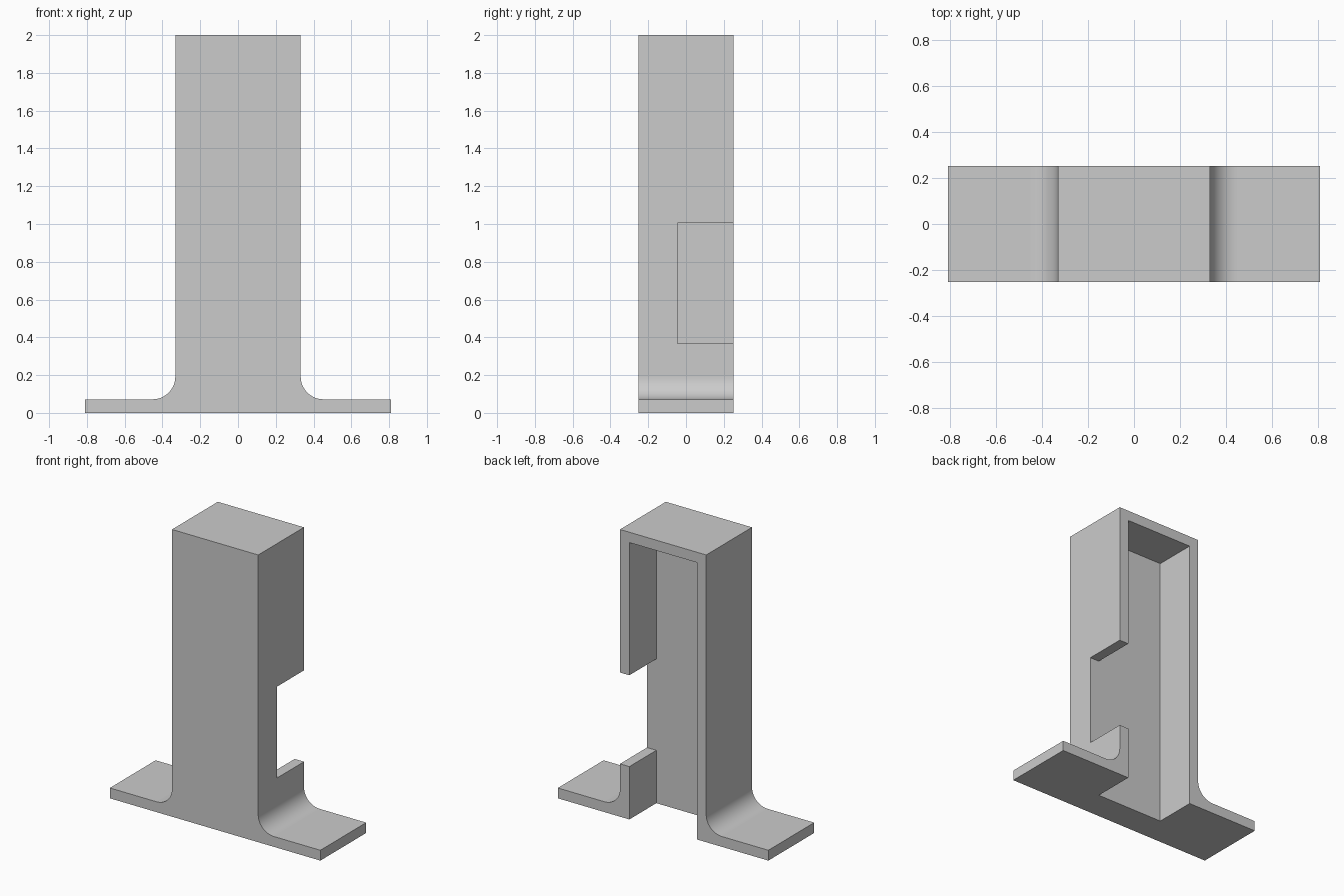
import bpy, bmesh
from math import sin, cos, pi

cube = bpy.data.objects.get("Cube")
if cube:
    bpy.data.objects.remove(cube, do_unlink=True)

HEIGHT, HALF_W, HALF_D = 2.0, 0.332, 0.252      # upright column
FOOT_X, WALL, FILLET = 0.811, 0.072, 0.12       # flange reach, plate thickness
CAVITY_Y = -0.045                               # front of the rear cavity
NOTCH_LOW, NOTCH_HIGH = 0.368, 1.004            # opening in the +x wall

grey = bpy.data.materials.new("grey")
grey.use_nodes = True
grey.diffuse_color = (0.6, 0.6, 0.6, 1)
grey.node_tree.nodes["Principled BSDF"].inputs["Base Color"].default_value = (0.6, 0.6, 0.6, 1)


def extrude_profile(name, points, y0, y1):
    """Extrude an outline in the xz plane from y0 to y1."""
    bm = bmesh.new()
    face = bm.faces.new([bm.verts.new((x, y0, z)) for x, z in points])
    ext = bmesh.ops.extrude_face_region(bm, geom=[face])
    moved = [g for g in ext["geom"] if isinstance(g, bmesh.types.BMVert)]
    bmesh.ops.translate(bm, verts=moved, vec=(0, y1 - y0, 0))
    bmesh.ops.recalc_face_normals(bm, faces=bm.faces)
    mesh = bpy.data.meshes.new(name)
    bm.to_mesh(mesh)
    bm.free()
    mesh.materials.append(grey)
    obj = bpy.data.objects.new(name, mesh)
    bpy.context.collection.objects.link(obj)
    return obj


# Outline: flange, fillet and column side, mirrored
STEPS = 16
half = [(FOOT_X, 0), (FOOT_X, WALL)]
for i in range(STEPS + 1):
    a = pi / 2 * i / STEPS
    half.append((HALF_W + FILLET * (1 - sin(a)), WALL + FILLET * (1 - cos(a))))
half.append((HALF_W, HEIGHT))
outline = half + [(-x, z) for x, z in reversed(half)]
bracket = extrude_profile("column_bracket", outline, -HALF_D, HALF_D)

# Rear cavity, open below, with the side notch as one cutter
inner = HALF_W - WALL
top = HEIGHT - WALL
cavity = [(-inner, -1), (inner, -1), (inner, NOTCH_LOW), (1, NOTCH_LOW),
          (1, NOTCH_HIGH), (inner, NOTCH_HIGH), (inner, top), (-inner, top)]
cutter = extrude_profile("cavity_cutter", cavity, CAVITY_Y, 1)
cutter.hide_render = True

cut = bracket.modifiers.new("cavity", "BOOLEAN")
cut.operation = "DIFFERENCE"
cut.solver = "EXACT"
cut.object = cutter
bpy.context.view_layer.objects.active = bracket
bracket.select_set(True)
bpy.ops.object.modifier_apply(modifier=cut.name)
bpy.data.objects.remove(cutter, do_unlink=True)

# Smooth only the curved fillets
for poly in bracket.data.polygons:
    poly.use_smooth = max(abs(c) for c in poly.normal) < 0.9999
